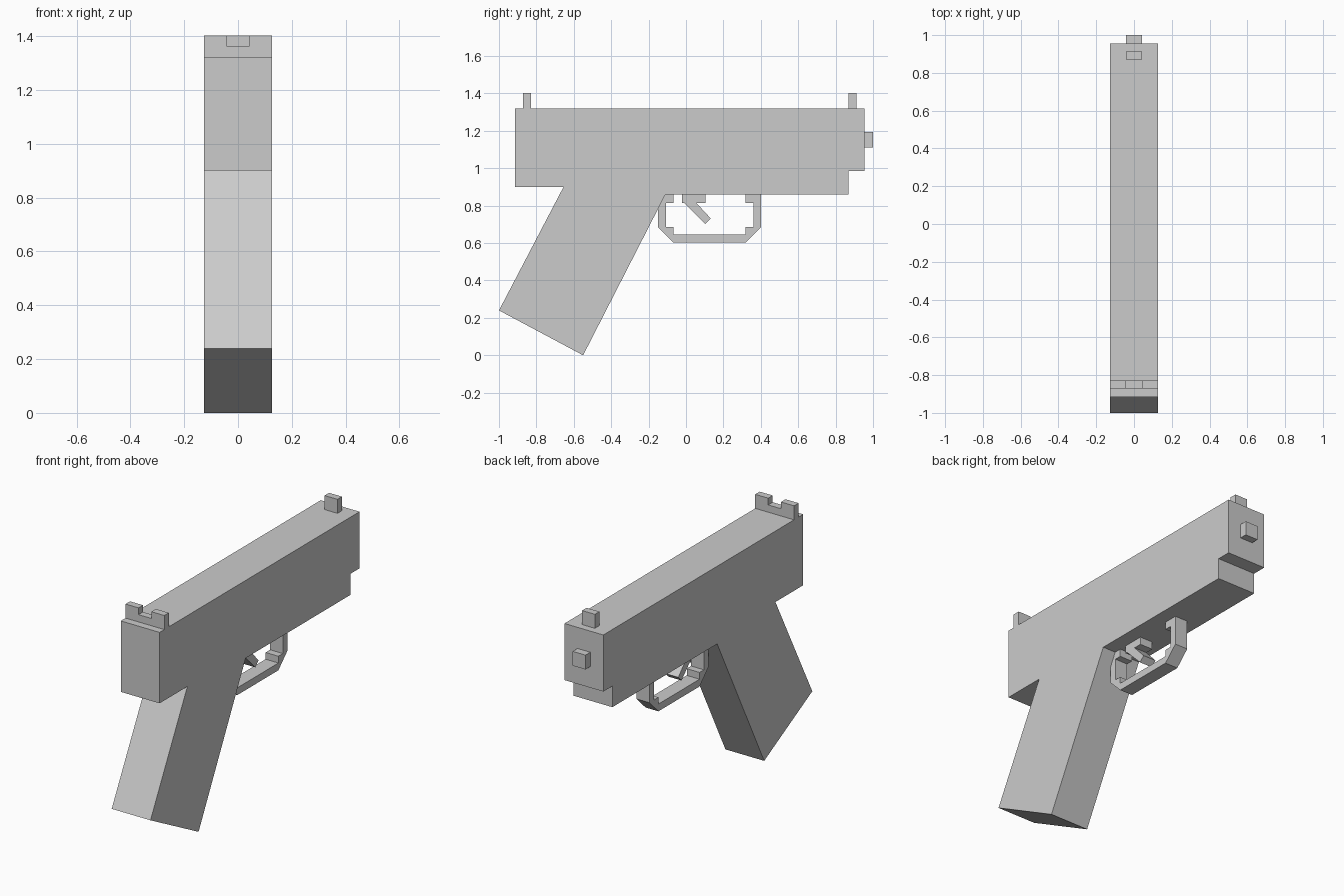
import bpy
import bmesh

cube = bpy.data.objects.get("Cube")
if cube:
    bpy.data.objects.remove(cube, do_unlink=True)

# One plain grey for every part
grey = bpy.data.materials.new("light_grey")
grey.use_nodes = True
colour = (0.6, 0.6, 0.6, 1.0)
grey.diffuse_color = colour
grey.node_tree.nodes["Principled BSDF"].inputs["Base Color"].default_value = colour

BODY = 0.127    # half width of the body
DETAIL = 0.042  # half width of the small parts


def extrude(name, points, vector, place):
    """Closed profile, placed in space and extruded along a vector."""
    bm = bmesh.new()
    face = bm.faces.new([bm.verts.new(place(a, b)) for a, b in points])
    result = bmesh.ops.extrude_face_region(bm, geom=[face])
    moved = [v for v in result["geom"] if isinstance(v, bmesh.types.BMVert)]
    bmesh.ops.translate(bm, verts=moved, vec=vector)
    bmesh.ops.recalc_face_normals(bm, faces=bm.faces)
    mesh = bpy.data.meshes.new(name)
    bm.to_mesh(mesh)
    bm.free()
    mesh.materials.append(grey)
    obj = bpy.data.objects.new(name, mesh)
    bpy.context.collection.objects.link(obj)
    return obj


def side_profile(name, points, half):
    return extrude(name, points, (2 * half, 0, 0), lambda y, z: (-half, y, z))


def block(name, y0, y1, z0, z1, half):
    side_profile(name, [(y0, z0), (y1, z0), (y1, z1), (y0, z1)], half)


# Upper body and slanted grip in one outline
side_profile("body_and_grip", [
    (-0.915, 1.32), (-0.915, 0.9), (-0.655, 0.9), (-1, 0.24), (-0.55, 0),
    (-0.11, 0.86), (0.87, 0.86), (0.87, 0.985), (0.955, 0.985), (0.955, 1.32),
], BODY)

# Barrel tip and front sight
block("barrel_tip", 0.955, 1.0, 1.11, 1.195, DETAIL)
block("front_sight", 0.87, 0.912, 1.32, 1.403, DETAIL)

# Notched rear sight
half_notch = [(DETAIL, 1.363), (DETAIL, 1.403), (BODY, 1.403), (BODY, 1.32)]
mirrored = [(-x, z) for x, z in reversed(half_notch)]
extrude("rear_sight", half_notch + mirrored, (0, 0.042, 0),
        lambda x, z: (x, -0.871, z))

# Trigger guard with stepped inner corners
side_profile("trigger_guard", [
    (-0.15, 0.86), (-0.15, 0.685), (-0.067, 0.602), (0.318, 0.602),
    (0.402, 0.685), (0.402, 0.86), (0.318, 0.86), (0.318, 0.815),
    (0.36, 0.815), (0.36, 0.685), (0.318, 0.685), (0.318, 0.645),
    (-0.067, 0.645), (-0.067, 0.685), (-0.108, 0.685), (-0.108, 0.815),
    (-0.067, 0.815), (-0.067, 0.86),
], DETAIL)

# Angled trigger
side_profile("trigger", [
    (-0.022, 0.86), (-0.022, 0.815), (-0.01, 0.815), (0.102, 0.702),
    (0.132, 0.732), (0.055, 0.815), (0.105, 0.815), (0.105, 0.86),
], DETAIL)
